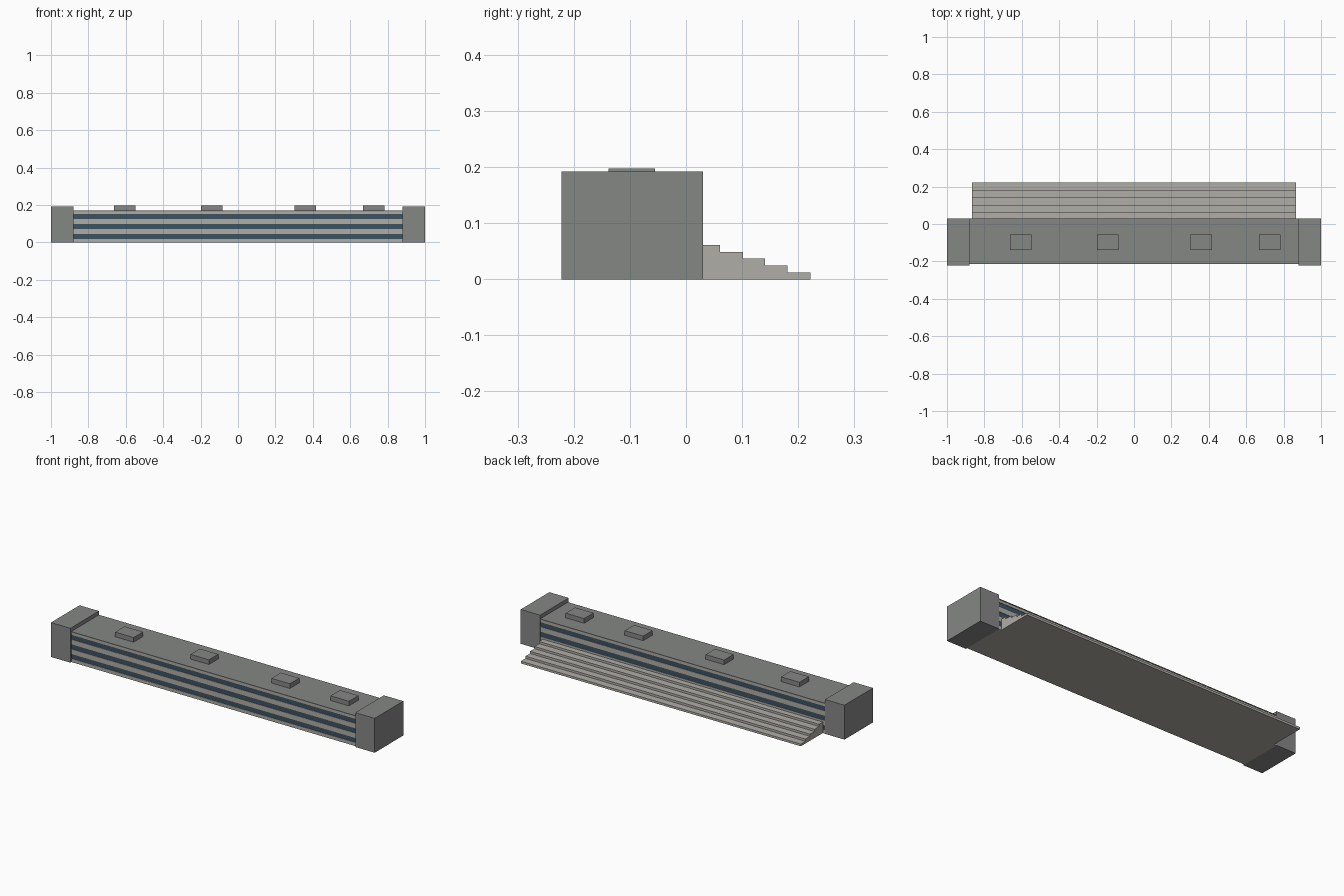
import bpy, bmesh

if "Cube" in bpy.data.objects:
    bpy.data.objects.remove(bpy.data.objects["Cube"])


def material(name, rgb):
    m = bpy.data.materials.new(name)
    m.diffuse_color = (*rgb, 1)
    m.use_nodes = True
    m.node_tree.nodes["Principled BSDF"].inputs["Base Color"].default_value = m.diffuse_color
    return m


GREY = material("roof_grey", (0.235, 0.242, 0.235))
STONE = material("pale_stone", (0.43, 0.42, 0.38))
GLASS = material("blue_glass", (0.048, 0.084, 0.122))


def prism(name, profile, x0, x1, mat):
    """Extrude a (y, z) profile along x."""
    bm = bmesh.new()
    face = bm.faces.new([bm.verts.new((x0, y, z)) for y, z in profile])
    ext = bmesh.ops.extrude_face_region(bm, geom=[face])
    moved = [v for v in ext["geom"] if isinstance(v, bmesh.types.BMVert)]
    bmesh.ops.translate(bm, verts=moved, vec=(x1 - x0, 0, 0))
    bmesh.ops.recalc_face_normals(bm, faces=bm.faces)
    me = bpy.data.meshes.new(name)
    bm.to_mesh(me)
    bm.free()
    me.materials.append(mat)
    ob = bpy.data.objects.new(name, me)
    bpy.context.collection.objects.link(ob)
    return ob


def box(name, x0, x1, y0, y1, z0, z1, mat):
    return prism(name, [(y0, z0), (y1, z0), (y1, z1), (y0, z1)], x0, x1, mat)


# End towers
for side, x0 in (("left", -1.0), ("right", 0.88)):
    box(side + "_end_tower", x0, x0 + 0.12, -0.222, 0.03, 0, 0.192, GREY)

# Main hall: alternating stone and window bands
levels = [0, 0.019, 0.045, 0.072, 0.099, 0.126, 0.152, 0.166]
for i, (z0, z1) in enumerate(zip(levels, levels[1:])):
    if i % 2:
        box(f"window_band_{i}", -0.88, 0.88, -0.211, 0.026, z0, z1, GLASS)
    else:
        box(f"stone_band_{i}", -0.88, 0.88, -0.213, 0.028, z0, z1, STONE)

# Roof slab
box("roof_slab", -0.88, 0.88, -0.215, 0.03, 0.166, 0.171, GREY)

# Rooftop units
for i, x in enumerate((-0.605, -0.14, 0.36, 0.725)):
    box(f"rooftop_unit_{i}", x - 0.057, x + 0.057, -0.138, -0.055, 0.171, 0.197, GREY)

# Rear steps, one stepped profile
edges = [0.222, 0.181, 0.141, 0.102, 0.061, 0.028]
profile = [(edges[-1], 0)]
for i in range(5):
    profile += [(edges[i], i * 0.0122), (edges[i], (i + 1) * 0.0122)]
profile.append((edges[-1], 0.061))
prism("rear_steps", profile, -0.865, 0.865, STONE)
